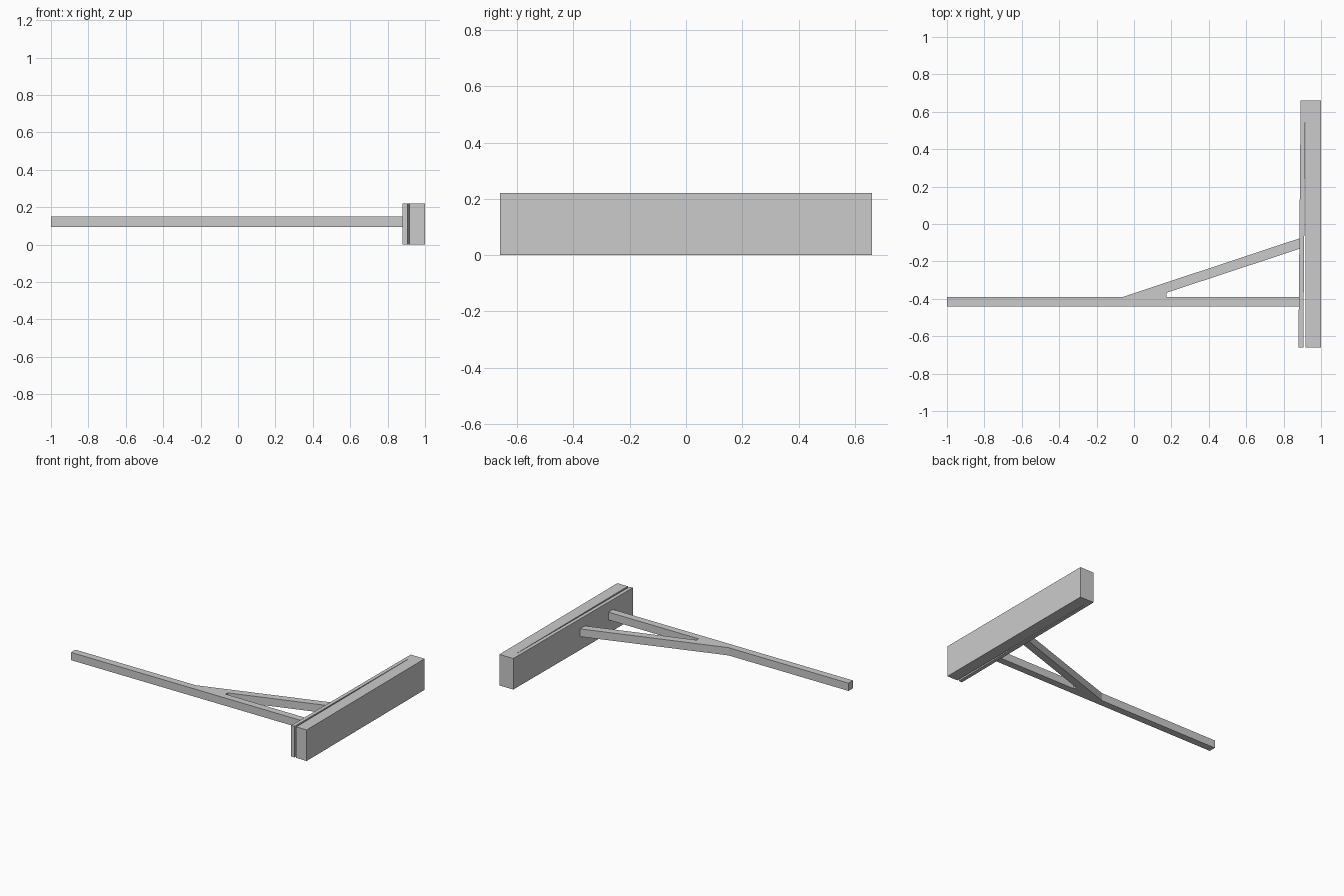
import bpy
import bmesh

cube = bpy.data.objects.get("Cube")
if cube:
    bpy.data.objects.remove(cube, do_unlink=True)


def prism(name, outline, bottom, top):
    """Extrude a plan outline from bottom to top."""
    bm = bmesh.new()
    face = bm.faces.new([bm.verts.new((x, y, bottom)) for x, y in outline])
    extruded = bmesh.ops.extrude_face_region(bm, geom=[face])["geom"]
    verts = [v for v in extruded if isinstance(v, bmesh.types.BMVert)]
    bmesh.ops.translate(bm, verts=verts, vec=(0, 0, top - bottom))
    bmesh.ops.recalc_face_normals(bm, faces=bm.faces)
    mesh = bpy.data.meshes.new(name)
    bm.to_mesh(mesh)
    bm.free()
    obj = bpy.data.objects.new(name, mesh)
    bpy.context.collection.objects.link(obj)
    return obj


# Head: thick block joined at the back to a thin, slightly splayed plate
head = [
    (1.0, -0.66), (1.0, 0.66), (0.891, 0.66),
    (0.879, -0.66), (0.905, -0.66),
    (0.916, 0.59), (0.918, 0.59), (0.918, -0.66),
]
prism("slotted_head", head, 0, 0.22)

# Handle with its diagonal brace, both ending inside the plate
handle = [
    (-1.0, -0.44), (0.89, -0.44), (0.89, -0.39),
    (0.175, -0.39), (0.175, -0.367),
    (0.89, -0.131), (0.89, -0.075),
    (-0.06, -0.39), (-1.0, -0.39),
]
prism("braced_handle", handle, 0.095, 0.15)
